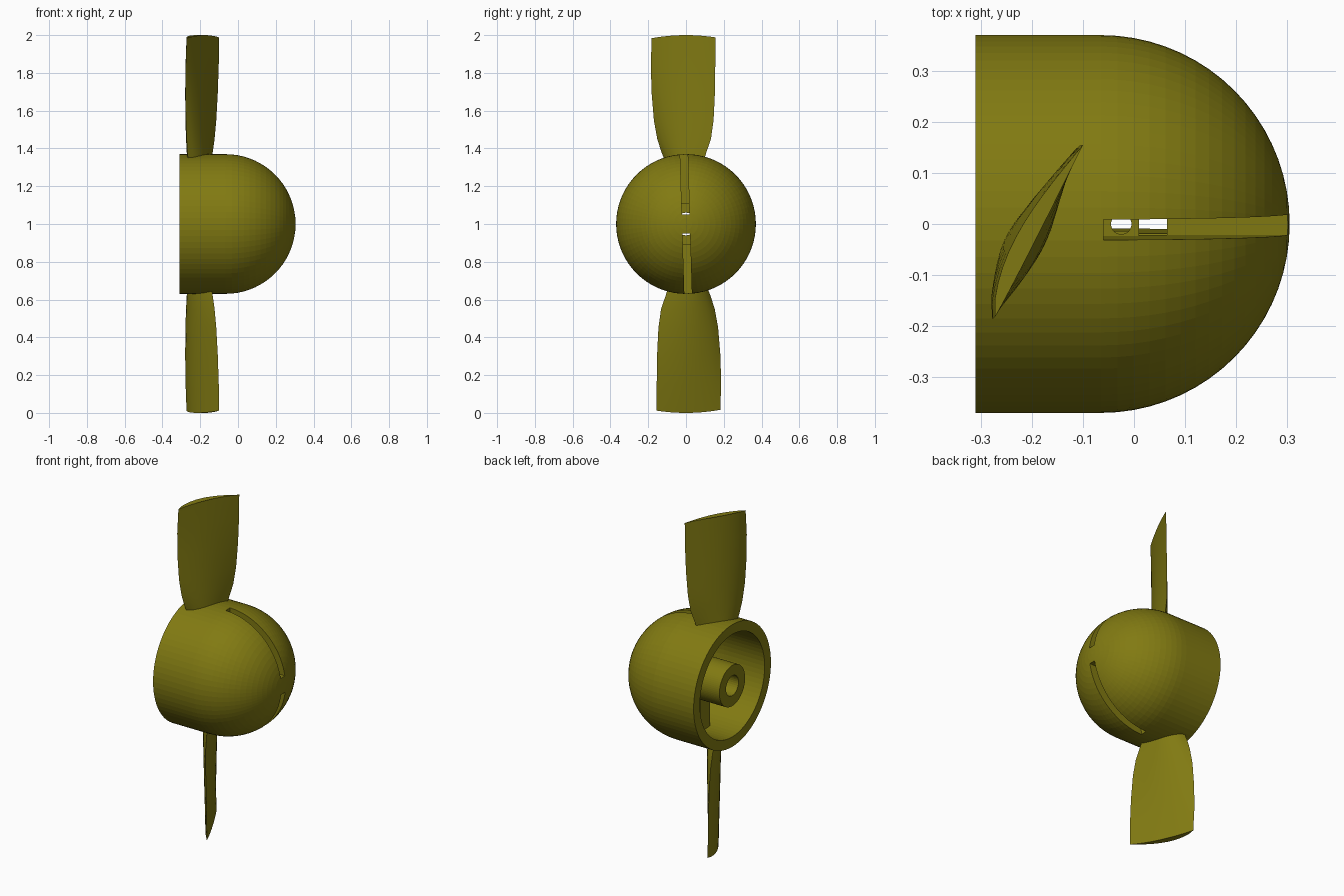
import bpy, bmesh, math
from mathutils import Matrix, Vector

cube = bpy.data.objects.get("Cube")
if cube:
    bpy.data.objects.remove(cube, do_unlink=True)

olive = bpy.data.materials.new("olive")
olive.use_nodes = True
COLOUR = (0.22, 0.195, 0.006, 1)
olive.diffuse_color = COLOUR
olive.node_tree.nodes["Principled BSDF"].inputs["Base Color"].default_value = COLOUR

HUB = Vector((0, 0, 1))
R, R_IN, BOSS, BORE = 0.37, 0.31, 0.123, 0.06
BACK, CX = -0.31, -0.065


def finish(name, bm):
    bmesh.ops.remove_doubles(bm, verts=bm.verts, dist=1e-5)
    bmesh.ops.recalc_face_normals(bm, faces=bm.faces)
    mesh = bpy.data.meshes.new(name)
    bm.to_mesh(mesh)
    bm.free()
    mesh.materials.append(olive)
    obj = bpy.data.objects.new(name, mesh)
    obj.location = HUB
    bpy.context.collection.objects.link(obj)
    return obj


def arc(radius, a0, a1, n):
    angles = [a0 + (a1 - a0) * i / n for i in range(n + 1)]
    return [(CX + radius * math.cos(a), radius * math.sin(a)) for a in angles]


def lathe(name, profile, steps=72):
    """Spin an (x, radius) profile about the x axis."""
    bm = bmesh.new()
    vs = [bm.verts.new((x, 0, r)) for x, r in profile]
    edges = [bm.edges.new(p) for p in zip(vs, vs[1:])]
    bmesh.ops.spin(bm, geom=vs + edges, cent=(0, 0, 0), axis=(1, 0, 0),
                   angle=math.tau, steps=steps)
    return finish(name, bm)


def prism(name, outline, width):
    """Extrude an (x, z) outline evenly along y."""
    bm = bmesh.new()
    face = bm.faces.new([bm.verts.new((x, -width / 2, z)) for x, z in outline])
    new = bmesh.ops.extrude_face_region(bm, geom=[face])["geom"]
    bmesh.ops.translate(bm, vec=(0, width, 0),
                        verts=[v for v in new if isinstance(v, bmesh.types.BMVert)])
    return finish(name, bm)


def rod(name, radius, length, matrix):
    bm = bmesh.new()
    bmesh.ops.create_cone(bm, cap_ends=True, segments=32, radius1=radius,
                          radius2=radius, depth=length, matrix=matrix)
    return finish(name, bm)


def combine(target, other, operation):
    other.hide_render = True
    mod = target.modifiers.new(operation, 'BOOLEAN')
    mod.operation, mod.object, mod.solver = operation, other, 'EXACT'
    bpy.context.view_layer.objects.active = target
    bpy.ops.object.modifier_apply(modifier=mod.name)
    bpy.data.objects.remove(other, do_unlink=True)


# Domed spinner shell with a central boss
boss_angle = math.asin(BOSS / R_IN)
spinner = lathe("spinner",
                arc(R, 0, math.pi / 2, 18)
                + [(BACK, R), (BACK, R_IN)]
                + arc(R_IN, math.pi / 2, boss_angle, 14)
                + [(BACK, BOSS), (BACK, 0)])

# Inner rib that encloses the slots
rib = prism("rib", arc(0.335, -math.pi / 2, math.pi / 2, 24)
            + [(-0.13, 0.335), (-0.13, -0.335)], 0.09)
combine(spinner, rib, 'UNION')

# Shaft bore and cross pin hole
bore_end = 0.065
bore = rod("bore", BORE, 0.6, Matrix.Translation((bore_end - 0.3, 0, 0))
           @ Matrix.Rotation(math.pi / 2, 4, 'Y'))
combine(spinner, bore, 'DIFFERENCE')
pin = rod("pin_hole", 0.02, 0.4, Matrix.Translation((-0.025, 0, 0)))
combine(spinner, pin, 'DIFFERENCE')

# Two stepped slots, slightly tilted
for side in (0, math.pi):
    slot = prism("slot", [(-0.06, 0.11), (0.01, 0.11), (0.01, 0.05),
                          (0.5, 0.05), (0.5, 0.5), (-0.06, 0.5)], 0.04)
    slot.rotation_euler.x = side + 0.03
    bpy.context.view_layer.update()
    combine(spinner, slot, 'DIFFERENCE')

# Blade stations: height, leading x and y, trailing x and y, back and front bulge
STATIONS = [
    (0.32, -0.262, -0.105, -0.142, 0.090, 0.034, 0.040),
    (0.38, -0.268, -0.130, -0.134, 0.108, 0.036, 0.038),
    (0.45, -0.272, -0.152, -0.124, 0.132, 0.037, 0.034),
    (0.55, -0.276, -0.170, -0.115, 0.146, 0.038, 0.028),
    (0.70, -0.278, -0.182, -0.107, 0.153, 0.038, 0.018),
    (0.85, -0.277, -0.186, -0.102, 0.155, 0.037, 0.009),
    (1.00, -0.272, -0.182, -0.100, 0.155, 0.035, 0.002),
]
N = 12


def section(z, lx, ly, tx, ty, back, front):
    lead, trail = Vector((lx, ly)), Vector((tx, ty))
    chord = trail - lead
    normal = Vector((chord.y, -chord.x)).normalized()
    ring = []
    for i in range(2 * N):
        s = i / N if i <= N else 2 - i / N
        bulge = math.sin(math.pi * s ** 0.75)
        p = lead + chord * s + normal * bulge * (-back if i <= N else front)
        # The tip follows a circle about the hub
        height = z - (1 - math.sqrt(1 - p.y ** 2)) * max(0, (z - 0.5) / 0.5)
        ring.append((p.x, p.y, height))
    return ring


def blade(name, turn):
    bm = bmesh.new()
    rings = [[bm.verts.new(p) for p in section(*st)] for st in STATIONS]
    for a, b in zip(rings, rings[1:]):
        for i in range(2 * N):
            j = (i + 1) % (2 * N)
            bm.faces.new((a[i], a[j], b[j], b[i]))
    bm.faces.new(rings[0])
    bm.faces.new(rings[-1])
    obj = finish(name, bm)
    obj.rotation_euler.x = turn
    bpy.context.view_layer.objects.active = obj
    bpy.ops.object.select_all(action='DESELECT')
    obj.select_set(True)
    bpy.ops.object.shade_smooth_by_angle(angle=math.radians(30))


blade("upper_blade", 0)
blade("lower_blade", math.pi)
